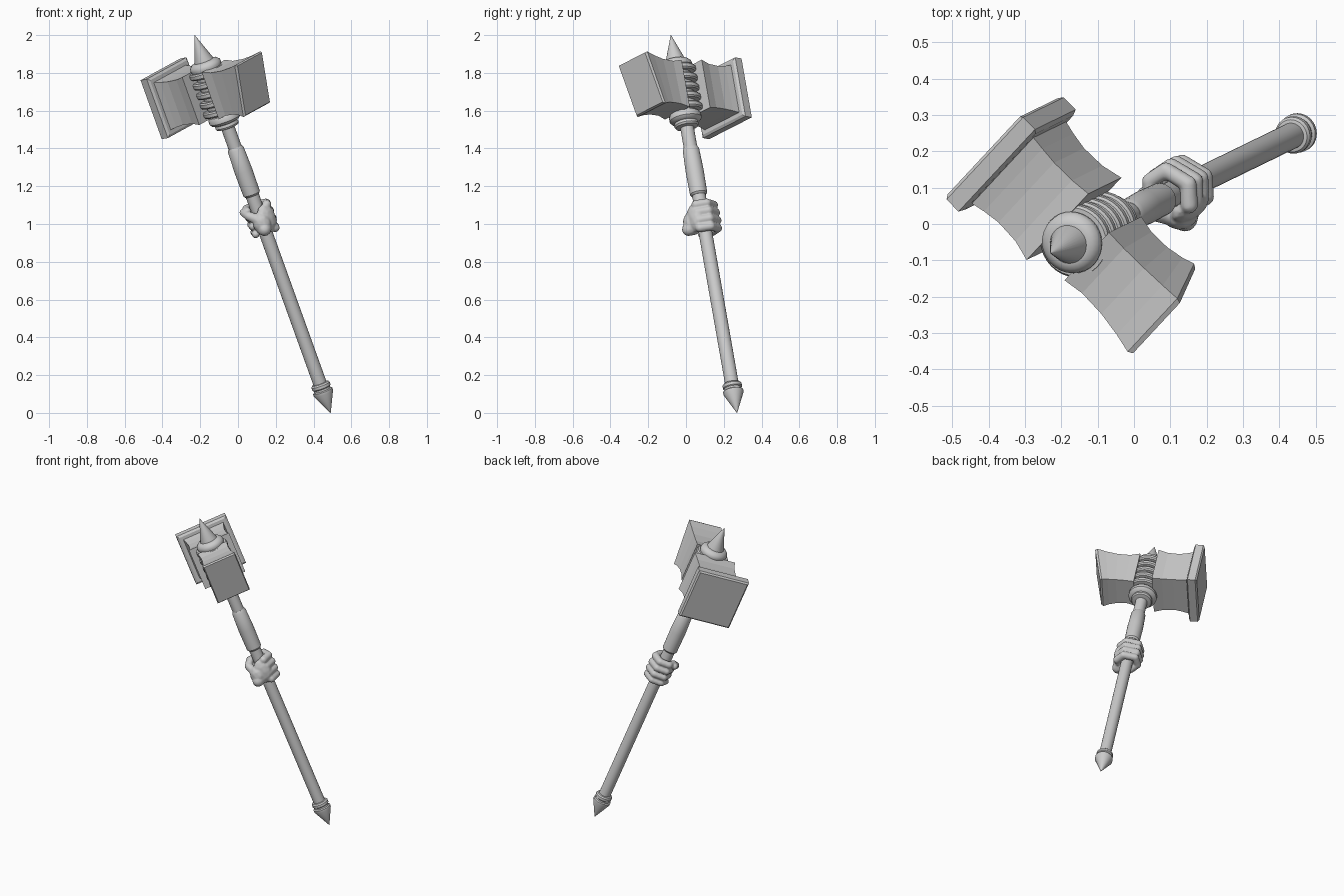
import bpy, bmesh
from math import sin, cos, pi, radians
from mathutils import Vector, Matrix

if "Cube" in bpy.data.objects:
    bpy.data.objects.remove(bpy.data.objects["Cube"])

# Tilted frame: local x = striking axis, z = shaft axis, origin = bottom tip
A = Vector((-0.72, -0.35, 2.0)).normalized()
H = Vector((0.694, -0.709, 0.123))
H = (H - A * H.dot(A)).normalized()
U = A.cross(H)
FRAME = Matrix.Translation((0.49, 0.27, 0)) @ Matrix((H, U, A)).transposed().to_4x4()


def finish(bm, name, smooth=True):
    bmesh.ops.recalc_face_normals(bm, faces=bm.faces)
    me = bpy.data.meshes.new(name)
    bm.to_mesh(me)
    bm.free()
    ob = bpy.data.objects.new(name, me)
    bpy.context.collection.objects.link(ob)
    ob.matrix_world = FRAME
    if smooth:
        bpy.ops.object.select_all(action='DESELECT')
        ob.select_set(True)
        bpy.context.view_layer.objects.active = ob
        bpy.ops.object.shade_smooth_by_angle(angle=radians(35))
    return ob


def loft(bm, rings):
    for r0, r1 in zip(rings, rings[1:]):
        n = len(r0)
        for i in range(n):
            j = (i + 1) % n
            bm.faces.new((r0[i], r0[j], r1[j], r1[i]))
    bm.faces.new(rings[0][::-1])
    bm.faces.new(rings[-1])


def lathe(name, profile, n=32):
    """Profile of (radius, height) pairs turned about the shaft."""
    bm = bmesh.new()
    loft(bm, [[bm.verts.new((r * cos(2 * pi * i / n), r * sin(2 * pi * i / n), z))
               for i in range(n)] for r, z in profile])
    return finish(bm, name)


def block(name, sections, zc=1.836):
    """Rectangular sections (x, half width, half height, tilt) along the head."""
    bm = bmesh.new()
    corners = ((-1, -1), (1, -1), (1, 1), (-1, 1))
    loft(bm, [[bm.verts.new((x + sz * tilt, sy * hw, zc + sz * hh)) for sy, sz in corners]
              for x, hw, hh, tilt in sections])
    return finish(bm, name, False)


# Shaft, grip and pommel
lathe("shaft", [(0.036, 0.12), (0.036, 1.68)])
lathe("grip_sleeve", [(0.038, 1.24), (0.046, 1.25), (0.048, 1.38), (0.044, 1.50), (0.037, 1.515)])
lathe("pommel", [(0.001, 0.0), (0.054, 0.112), (0.054, 0.125), (0.046, 0.13), (0.046, 0.14),
                 (0.051, 0.145), (0.051, 0.16), (0.045, 0.168), (0.036, 0.17)])

# Collar, core, binding rings, cap and spike
lathe("lower_collar", [(0.036, 1.625), (0.06, 1.63), (0.065, 1.64), (0.062, 1.655), (0.076, 1.66),
                       (0.086, 1.672), (0.086, 1.692), (0.078, 1.705), (0.06, 1.71)])
lathe("core", [(0.07, 1.69), (0.07, 1.98)])
for k in range(5):
    z = 1.73 + 0.054 * k
    lathe(f"binding_ring_{k + 1}", [(0.068, z - 0.017), (0.095, z - 0.017), (0.101, z - 0.009),
                                    (0.101, z + 0.009), (0.095, z + 0.017), (0.068, z + 0.017)])
lathe("cap", [(0.07, 1.955), (0.083, 1.962), (0.086, 1.975), (0.083, 1.99),
              (0.07, 2.003), (0.056, 2.008)])
lathe("top_spike", [(0.055, 1.99), (0.053, 2.008), (0.001, 2.154)])

# Large hammer head with its striking plate
block("large_head", [(-0.06, 0.133, 0.136, 0), (-0.12, 0.122, 0.125, 0),
                     (-0.19, 0.12, 0.123, 0), (-0.24, 0.126, 0.128, 0), (-0.30, 0.136, 0.139, 0)])
block("striking_plate", [(-0.278, 0.152, 0.155, 0), (-0.286, 0.165, 0.168, 0),
                         (-0.333, 0.165, 0.168, 0), (-0.342, 0.156, 0.159, 0)])

# Small hammer head with its slanted face
block("small_head", [(0.055, 0.096, 0.134, 0), (0.11, 0.09, 0.122, 0.004),
                     (0.18, 0.092, 0.122, 0.012), (0.24, 0.099, 0.131, 0.024),
                     (0.285, 0.107, 0.142, 0.035), (0.298, 0.101, 0.136, 0.035)])


# Gripping fist: overlapping balls merged into one skin
def polar(deg, r, z):
    return Vector((r * cos(radians(deg)), r * sin(radians(deg)), z))


def ball(bm, p, r, scale=(1, 1, 1), turn=0):
    m = Matrix.Translation(p) @ Matrix.Rotation(radians(turn), 4, 'Z') @ Matrix.Diagonal((*scale, 1))
    bmesh.ops.create_icosphere(bm, subdivisions=2, radius=r, matrix=m)


def chain(bm, pts, r0, r1, steps=8):
    n = (len(pts) - 1) * steps
    for i in range(n + 1):
        s, f = divmod(i, steps)
        p = pts[s].lerp(pts[min(s + 1, len(pts) - 1)], f / steps)
        ball(bm, p, r0 + (r1 - r0) * i / n)


bm = bmesh.new()
for k in range(4):
    z = 1.04 + 0.044 * k
    reach = 0.062 if k in (1, 2) else 0.058
    chain(bm, [polar(20, 0.062, z), polar(75, reach + 0.006, z), polar(140, reach + 0.012, z + 0.004),
               polar(190, reach + 0.01, z + 0.004), polar(245, 0.056, z)], 0.025, 0.021)
ball(bm, polar(-10, 0.055, 1.105), 0.05, (0.7, 1.1, 1.6), -10)
ball(bm, polar(-45, 0.065, 1.09), 0.05, (0.9, 1.0, 1.3), -45)
chain(bm, [polar(-44, 0.06, 1.07), polar(-44, 0.085, 1.06)], 0.045, 0.036)
chain(bm, [polar(-50, 0.07, 1.11), polar(-90, 0.075, 1.15), polar(-135, 0.075, 1.17)], 0.03, 0.021)
fist = finish(bm, "fist")
mod = fist.modifiers.new("skin", 'REMESH')
mod.mode = 'VOXEL'
mod.voxel_size = 0.006
mod.use_smooth_shade = True
mod = fist.modifiers.new("soften", 'SMOOTH')
mod.factor = 0.5
mod.iterations = 3
